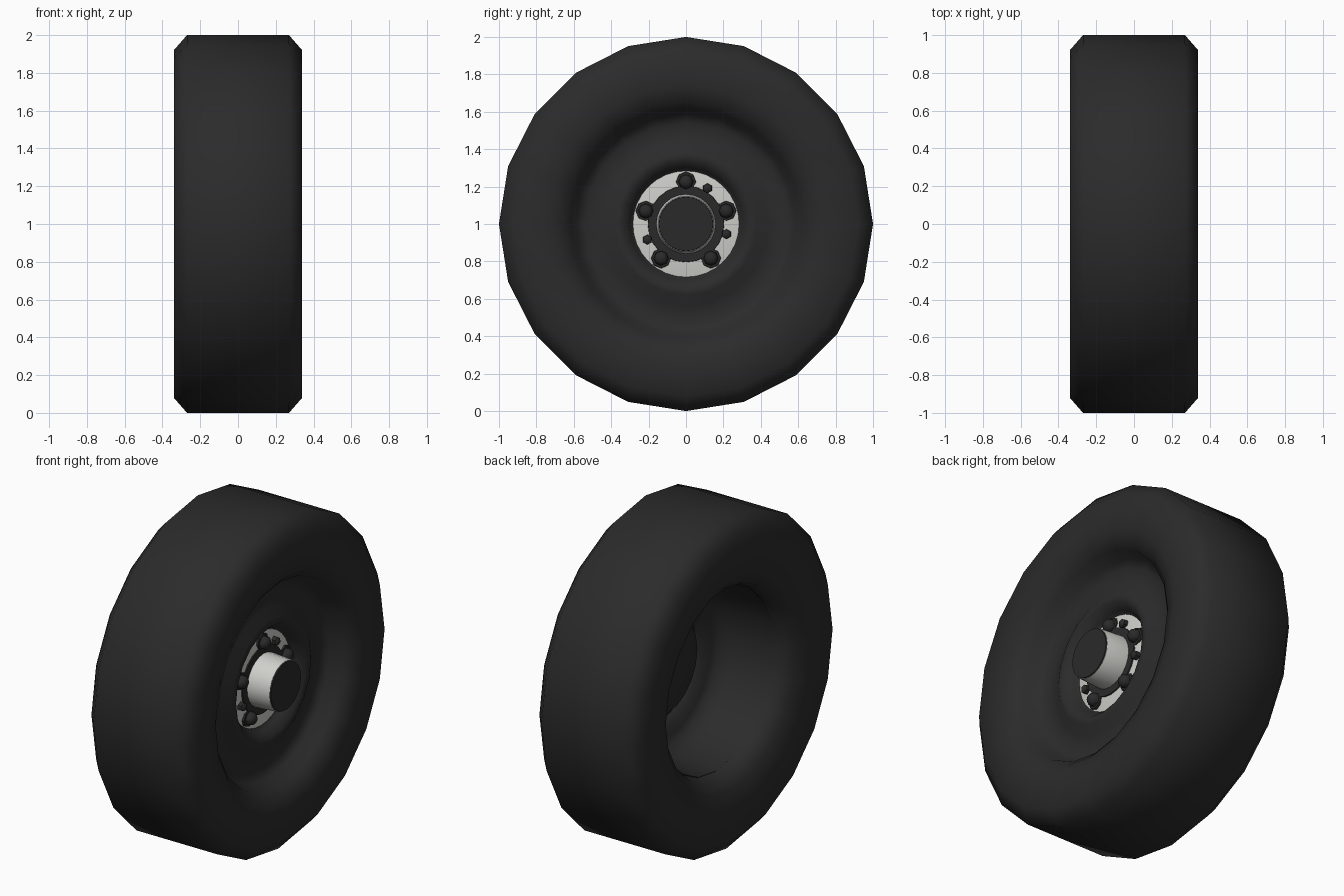
import bpy, bmesh, math
from mathutils import Vector

if "Cube" in bpy.data.objects:
    bpy.data.objects.remove(bpy.data.objects["Cube"])


def material(name, rgb):
    m = bpy.data.materials.new(name)
    m.diffuse_color = (*rgb, 1)
    m.use_nodes = True
    m.node_tree.nodes["Principled BSDF"].inputs["Base Color"].default_value = m.diffuse_color
    return m


RUBBER = material("dark rubber", (0.024, 0.024, 0.024))
BLACK = material("dark metal", (0.023, 0.023, 0.023))
LIGHT = material("light metal", (0.62, 0.62, 0.59))
AXLE = Vector((0, 0, 1))


def finish(bm, name, mat, angle):
    bmesh.ops.recalc_face_normals(bm, faces=bm.faces)
    me = bpy.data.meshes.new(name)
    bm.to_mesh(me)
    bm.free()
    ob = bpy.data.objects.new(name, me)
    bpy.context.collection.objects.link(ob)
    me.materials.append(mat)
    bpy.ops.object.select_all(action='DESELECT')
    ob.select_set(True)
    bpy.context.view_layer.objects.active = ob
    bpy.ops.object.shade_smooth_by_angle(angle=math.radians(angle))
    return ob


def revolve(name, profile, mat, n=20, closed=False, angle=60, centre=AXLE):
    """Turn a profile of (x, radius) points about an axis parallel to x."""
    bm = bmesh.new()
    rings = []
    for x, r in profile:
        if r == 0:
            rings.append([bm.verts.new(centre + Vector((x, 0, 0)))] * n)
        else:
            rings.append([bm.verts.new(centre + Vector((x, r * math.sin(a), r * math.cos(a))))
                          for a in (2 * math.pi * i / n for i in range(n))])
    pairs = list(zip(rings, rings[1:]))
    if closed:
        pairs.append((rings[-1], rings[0]))
    for a, b in pairs:
        for i in range(n):
            j = (i + 1) % n
            corners = list(dict.fromkeys((a[i], a[j], b[j], b[i])))
            bm.faces.new(corners)
    return finish(bm, name, mat, angle)


# tyre with chamfered shoulders, rolling into the hollow at the back
revolve("tyre", [(0.305, 0.65), (0.335, 0.74), (0.34, 0.92), (0.27, 1.0),
                 (-0.27, 1.0), (-0.34, 0.92), (-0.335, 0.74), (-0.305, 0.63),
                 (-0.26, 0.575), (-0.19, 0.55), (-0.1, 0.56), (0.25, 0.62)], RUBBER, closed=True)

# pressed wheel: flat centre, raised ring and outer dish, then the hollow back
revolve("wheel_rim", [(0.15, 0), (0.15, 0.285), (0.175, 0.30), (0.225, 0.34),
                      (0.225, 0.38), (0.19, 0.44), (0.18, 0.54), (0.205, 0.59),
                      (0.28, 0.62), (0.305, 0.652), (0.25, 0.63), (-0.17, 0.58),
                      (-0.20, 0.548), (0.04, 0.52), (0.11, 0.48), (0.13, 0.44),
                      (0.14, 0.39), (0.18, 0.35), (0.17, 0.32), (0.12, 0.28), (0.12, 0)], RUBBER)

# bright, slightly domed centre plate and hub barrel with dark cap
revolve("hub_plate", [(0.145, 0), (0.145, 0.285), (0.153, 0.284), (0.166, 0.2), (0.166, 0)],
        LIGHT, 32, angle=30)
revolve("hub_barrel", [(0.15, 0), (0.15, 0.16), (0.31, 0.15), (0.315, 0.148), (0.315, 0)],
        LIGHT, 24, angle=30)
revolve("hub_cap", [(0.314, 0), (0.314, 0.146), (0.322, 0.144), (0.322, 0)], BLACK, 24, angle=30)

# dark flange around the barrel
revolve("hub_flange", [(0.15, 0), (0.15, 0.208), (0.172, 0.203), (0.172, 0)], BLACK, 24, angle=30)


def at(deg, radius):
    a = math.radians(deg)
    return AXLE + Vector((0, radius * math.cos(a), radius * math.sin(a)))


# five wheel nuts on bosses
for k in range(5):
    revolve(f"wheel_nut_{k + 1}", [(0.15, 0), (0.15, 0.055), (0.17, 0.052), (0.172, 0.04),
                                   (0.195, 0.037), (0.21, 0.022), (0.213, 0)],
            BLACK, 8, angle=40, centre=at(90 + 72 * k, 0.226))

# three small studs between the nuts
for k, deg in enumerate((59, -14, 202)):
    revolve(f"small_stud_{k + 1}", [(0.15, 0), (0.15, 0.027), (0.185, 0.026), (0.195, 0.014),
                                    (0.197, 0)], BLACK, 6, angle=40, centre=at(deg, 0.223))
